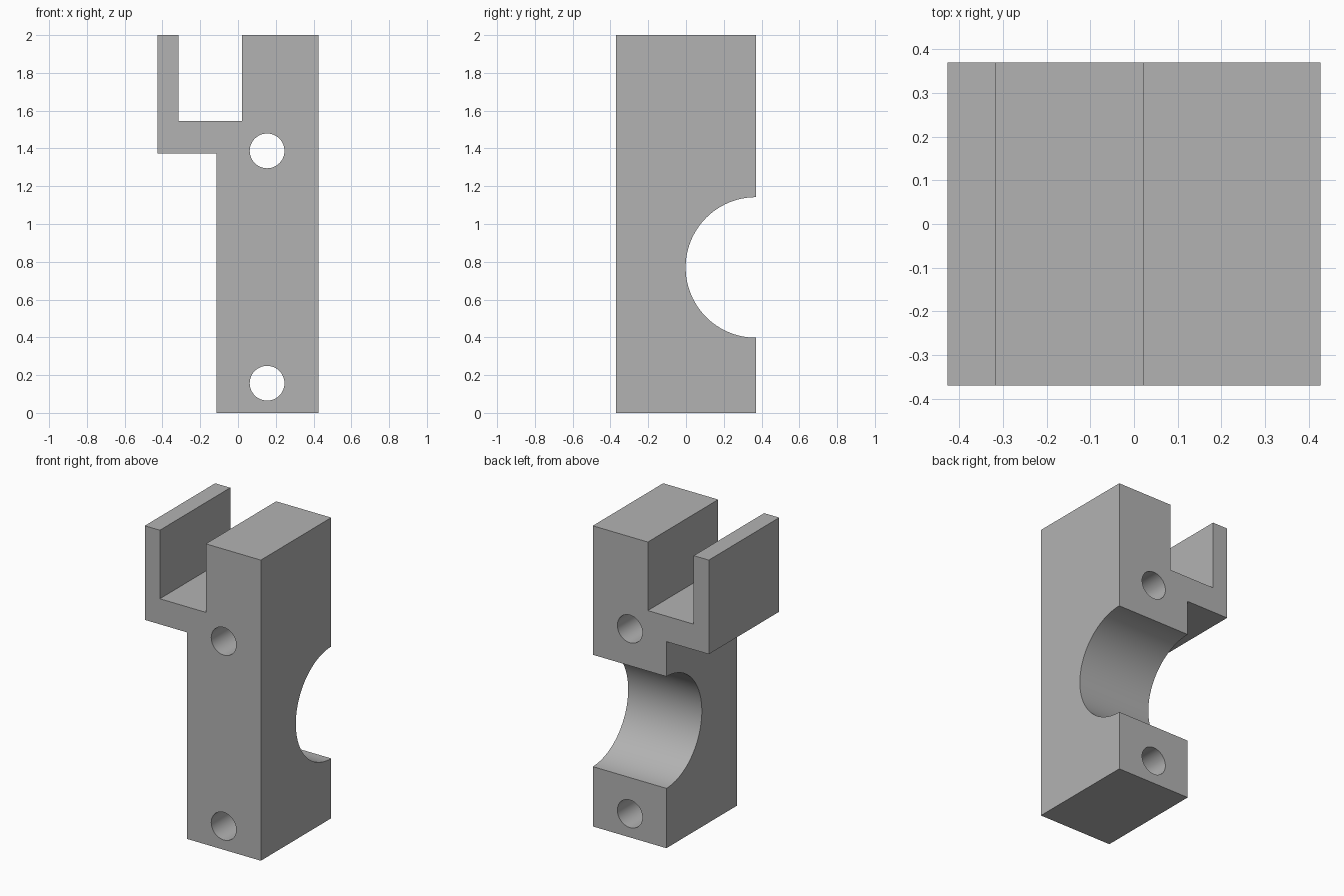
import bpy, bmesh, math

cube = bpy.data.objects.get("Cube")
if cube:
    bpy.data.objects.remove(cube, do_unlink=True)

DEPTH = 0.74

grey = bpy.data.materials.new("plain grey")
grey.use_nodes = True
colour = (0.45, 0.45, 0.45, 1)
grey.diffuse_color = colour
grey.node_tree.nodes["Principled BSDF"].inputs["Base Color"].default_value = colour


def extrude_profile(name, points, depth):
    """Front-facing (x, z) outline extruded from front to back."""
    bm = bmesh.new()
    face = bm.faces.new([bm.verts.new((x, -depth / 2, z)) for x, z in points])
    result = bmesh.ops.extrude_face_region(bm, geom=[face])
    moved = [v for v in result["geom"] if isinstance(v, bmesh.types.BMVert)]
    bmesh.ops.translate(bm, verts=moved, vec=(0, depth, 0))
    bmesh.ops.recalc_face_normals(bm, faces=bm.faces)
    mesh = bpy.data.meshes.new(name)
    bm.to_mesh(mesh)
    bm.free()
    obj = bpy.data.objects.new(name, mesh)
    bpy.context.collection.objects.link(obj)
    mesh.materials.append(grey)
    return obj


def cut_cylinder(target, name, radius, location, rotation, sides):
    """Subtract a round bore from the target."""
    bpy.ops.mesh.primitive_cylinder_add(vertices=sides, radius=radius, depth=2,
                                        location=location, rotation=rotation)
    cutter = bpy.context.object
    cutter.name = name
    cutter.hide_render = True
    cutter.data.materials.append(grey)
    mod = target.modifiers.new(name, 'BOOLEAN')
    mod.operation = 'DIFFERENCE'
    mod.solver = 'EXACT'
    mod.object = cutter
    bpy.ops.object.select_all(action='DESELECT')
    target.select_set(True)
    bpy.context.view_layer.objects.active = target
    bpy.ops.object.modifier_apply(modifier=mod.name)
    bpy.data.objects.remove(cutter, do_unlink=True)


# Block with the slotted arm at its upper right side
outline = [(-0.115, 0), (0.427, 0), (0.427, 2), (0.022, 2), (0.022, 1.544),
           (-0.316, 1.544), (-0.316, 2), (-0.427, 2), (-0.427, 1.374), (-0.115, 1.374)]
bracket = extrude_profile("clamp_bracket", outline, DEPTH)

# Half-round saddle across the back
cut_cylinder(bracket, "saddle_cutter", 0.372, (0, DEPTH / 2, 0.77),
             (0, math.pi / 2, 0), 96)

# Two bolt holes from front to back
for z in (0.157, 1.387):
    cut_cylinder(bracket, "bolt_hole_cutter", 0.092, (0.154, 0, z),
                 (math.pi / 2, 0, 0), 48)

bpy.ops.object.shade_smooth_by_angle(angle=math.radians(30))
